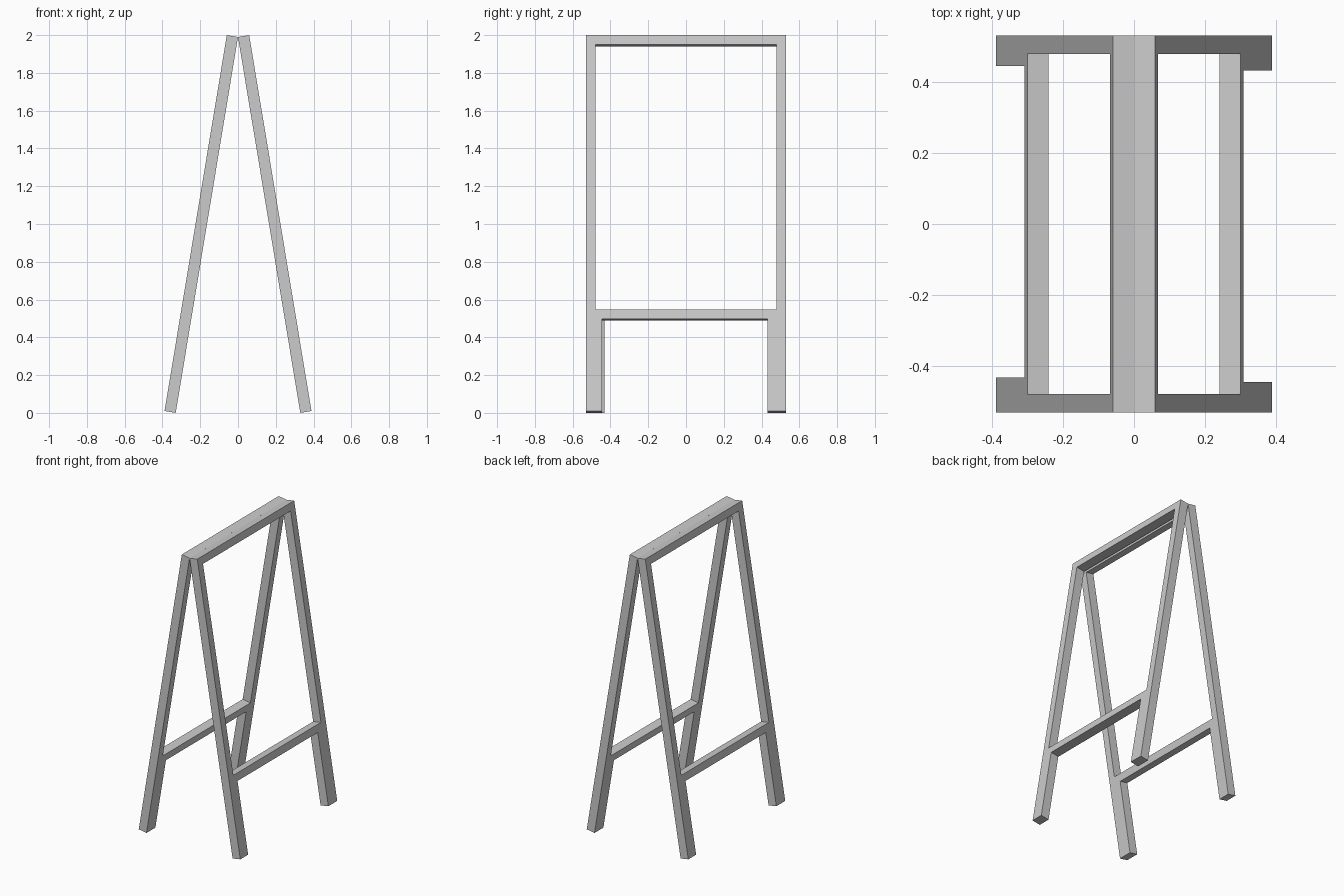
import bpy, bmesh
from math import radians, pi, sin, cos
from mathutils import Matrix

if "Cube" in bpy.data.objects:
    bpy.data.objects.remove(bpy.data.objects["Cube"])

TILT = radians(9.41)
DEPTH = 0.06          # timber thickness
LENGTH = 2.017        # leg length along the slope
HALF = 0.53           # half width of a frame
INNER = 0.479         # half width of the upper opening
FOOT_L, FOOT_R = -0.445, 0.4325   # inner edges of the wider lower legs
RAIL_LOW, RAIL_TOP = 0.495, 0.546
TOP_BAR = LENGTH - 0.051


def build_frame():
    """Flat frame: outline with an opening, extruded to timber thickness."""
    outline = [(-HALF, 0), (FOOT_L, 0), (FOOT_L, RAIL_LOW), (FOOT_R, RAIL_LOW),
               (FOOT_R, 0), (HALF, 0), (HALF, LENGTH), (-HALF, LENGTH)]
    opening = [(-INNER, RAIL_TOP), (INNER, RAIL_TOP),
               (INNER, TOP_BAR), (-INNER, TOP_BAR)]
    bm = bmesh.new()
    for loop in (outline, opening):
        vs = [bm.verts.new((0, y, z)) for y, z in loop]
        for i, v in enumerate(vs):
            bm.edges.new((v, vs[(i + 1) % len(vs)]))
    bmesh.ops.triangle_fill(bm, edges=bm.edges[:], use_beauty=True)
    ext = bmesh.ops.extrude_face_region(bm, geom=bm.faces[:], use_keep_orig=True)
    moved = [g for g in ext["geom"] if isinstance(g, bmesh.types.BMVert)]
    bmesh.ops.translate(bm, verts=moved, vec=(-DEPTH, 0, 0))
    bmesh.ops.recalc_face_normals(bm, faces=bm.faces[:])
    mesh = bpy.data.meshes.new("frame")
    bm.to_mesh(mesh)
    bm.free()
    return mesh


# Two identical frames leaning together, one turned half a turn
frame = build_frame()
lean = (Matrix.Translation((0.389, 0, DEPTH * sin(TILT)))
        @ Matrix.Rotation(-TILT, 4, 'Y'))
for name, turn in (("right_frame", 0), ("left_frame", pi)):
    ob = bpy.data.objects.new(name, frame)
    bpy.context.collection.objects.link(ob)
    ob.matrix_world = Matrix.Rotation(turn, 4, 'Z') @ lean
